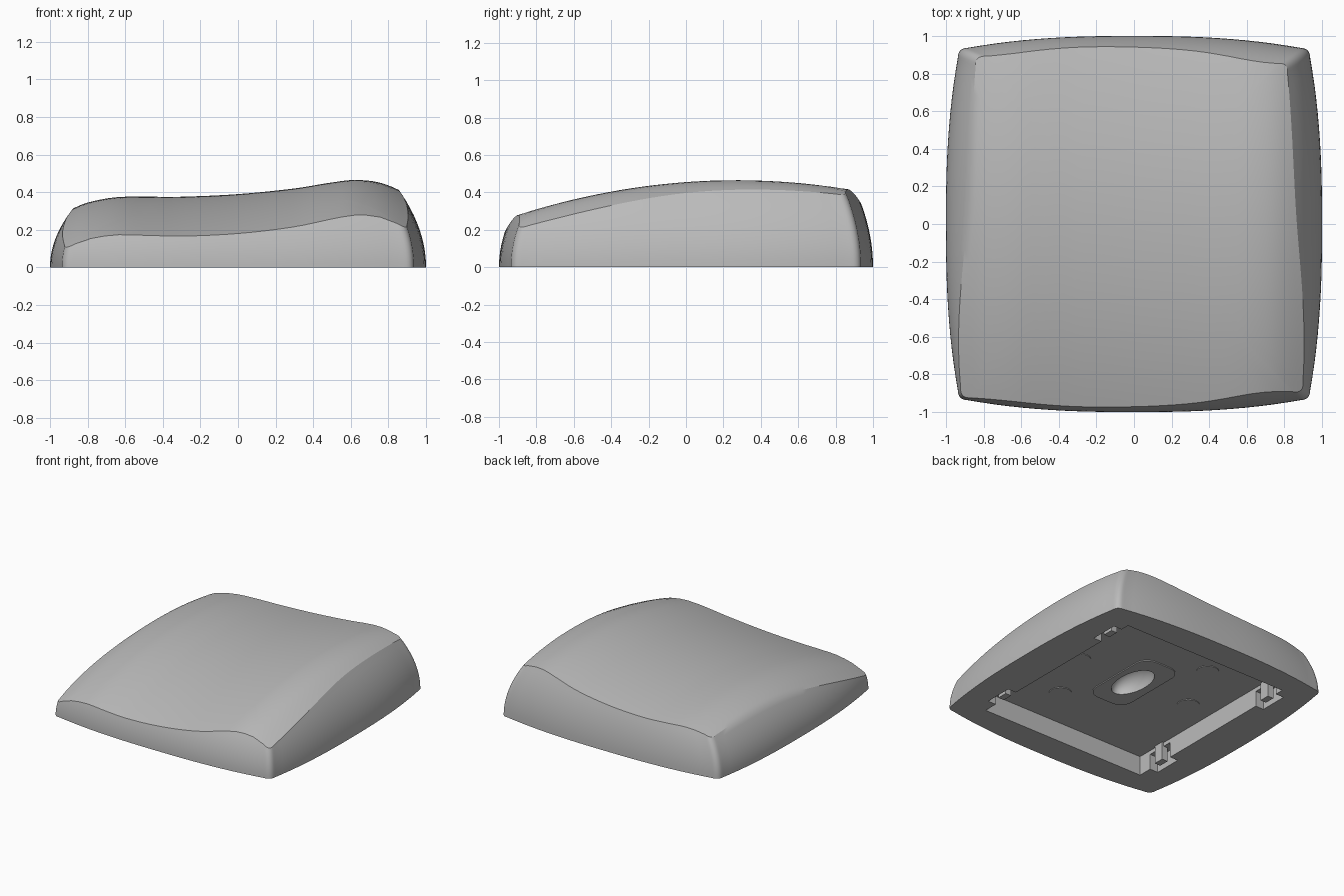
import bpy, bmesh, math
from mathutils import Vector

if "Cube" in bpy.data.objects:
    bpy.data.objects.remove(bpy.data.objects["Cube"])

grey = bpy.data.materials.new("plain_grey")
grey.use_nodes = True
colour = (0.5, 0.5, 0.5, 1)
grey.diffuse_color = colour
grey.node_tree.nodes["Principled BSDF"].inputs["Base Color"].default_value = colour

CEILING = 0.15          # height of the underside recess

# Height of the cap along x, at its highest y
CREST = [(-1.1, .17), (-1, .25), (-.88, .312), (-.8, .345), (-.65, .373), (-.48, .376),
         (-.3, .376), (0, .39), (.3, .42), (.5, .452), (.62, .465), (.75, .452),
         (.87, .405), (1, .33), (1.1, .26)]


def crest(x):
    """Smooth curve through the crest points."""
    i = 1
    while i < len(CREST) - 3 and x > CREST[i + 1][0]:
        i += 1
    (xa, za), (xb, zb), (xc, zc), (xd, zd) = CREST[i - 1:i + 3]
    h = xc - xb
    t = (x - xb) / h
    mb, mc = (zc - za) / (xc - xa) * h, (zd - zb) / (xd - xb) * h
    return (zb * (1 + 2 * t) * (1 - t) ** 2 + mb * t * (1 - t) ** 2
            + zc * t * t * (3 - 2 * t) + mc * t * t * (t - 1))


def top_height(x, y):
    return crest(x) - 0.136 * (y - 0.27) ** 2


def wall(p, z):
    """Base outline point drawn inward at height z."""
    kx = 0.85 if p.x > 0 else 1.25
    ky = 0.55 if p.y > 0 else 0.88
    return Vector((p.x * (1 - kx * z * z), p.y * (1 - ky * z * z), z))


def base_outline():
    """Bulged square with small round corners."""
    def side(s):
        return 1 - 0.07 * abs(s / 0.92) ** 2.5
    quarter = [Vector((side(s), s)) for s in [-0.88 + 1.76 * i / 24 for i in range(25)]]
    a, b = quarter[-1], Vector((0.88, side(0.88)))
    c = Vector((0.937, 0.937))
    quarter += [a * (1 - t) ** 2 + c * 2 * t * (1 - t) + b * t * t for t in [i / 7 for i in range(1, 7)]]
    points = []
    for _ in range(4):
        points += quarter
        quarter = [Vector((-p.y, p.x)) for p in quarter]
    return points


def finish(name, bm, smooth=True):
    bmesh.ops.recalc_face_normals(bm, faces=bm.faces)
    mesh = bpy.data.meshes.new(name)
    bm.to_mesh(mesh)
    bm.free()
    mesh.materials.append(grey)
    ob = bpy.data.objects.new(name, mesh)
    bpy.context.collection.objects.link(ob)
    return ob


def slab(name, centre, size, radius=0.0):
    """Box with optional rounded vertical edges."""
    bm = bmesh.new()
    bmesh.ops.create_cube(bm, size=1)
    for v in bm.verts:
        v.co = Vector(centre) + Vector(a * b for a, b in zip(v.co, size))
    if radius:
        upright = [e for e in bm.edges if abs(e.verts[0].co.z - e.verts[1].co.z) > 1e-5]
        bmesh.ops.bevel(bm, geom=upright, offset=radius, segments=6, affect='EDGES', profile=0.5)
    return finish(name, bm)


def activate(ob):
    bpy.ops.object.select_all(action='DESELECT')
    ob.select_set(True)
    bpy.context.view_layer.objects.active = ob


def cut(ob, cutter):
    mod = ob.modifiers.new("cut", 'BOOLEAN')
    mod.operation, mod.solver, mod.object = 'DIFFERENCE', 'EXACT', cutter
    activate(ob)
    bpy.ops.object.modifier_apply(modifier=mod.name)


# Cap body: curved walls up to the crease, then a sculpted top
bm = bmesh.new()
outline = base_outline()
creases = []
for p in outline:
    low, high = 0.0, 0.6
    for _ in range(30):
        z = (low + high) / 2
        q = wall(p, z)
        if z < top_height(q.x, q.y):
            low = z
        else:
            high = z
    creases.append(low)

rings = []
for i in range(11):
    rings.append([bm.verts.new(wall(p, c * i / 10)) for p, c in zip(outline, creases)])
STEPS = 26
for i in range(1, STEPS):
    f = 1 - i / STEPS
    ring = []
    for p, c in zip(outline, creases):
        q = wall(p, c) * f
        ring.append(bm.verts.new((q.x, q.y, top_height(q.x, q.y))))
    rings.append(ring)
n = len(outline)
for lower, upper in zip(rings, rings[1:]):
    for j in range(n):
        k = (j + 1) % n
        bm.faces.new((lower[j], lower[k], upper[k], upper[j]))
peak = bm.verts.new((0, 0, top_height(0, 0)))
for j in range(n):
    bm.faces.new((rings[-1][j], rings[-1][(j + 1) % n], peak))
bm.faces.new(rings[0][::-1])
body = finish("cap_body", bm)

# Underside recess, with clip notches in the side walls
cutters = [slab("recess_cutter", (0, 0, CEILING / 2 - 0.1), (1.42, 1.56, CEILING + 0.2))]
for sx in (-1, 1):
    for y in (-0.56, 0.6):
        cutters.append(slab("notch_cutter", (sx * 0.71, y, 0.02), (0.14, 0.22, 0.2)))

# Scooped pocket in the middle of the underside
bm = bmesh.new()
bmesh.ops.create_uvsphere(bm, u_segments=32, v_segments=16, radius=1)
for v in bm.verts:
    v.co = Vector((v.co.x * 0.11 + 0.01, v.co.y * 0.2, v.co.z * 0.12 + CEILING))
pocket = finish("pocket_cutter", bm)
cutters.append(pocket)

# Thin pad around the pocket
pad = slab("pocket_pad", (0, 0, CEILING), (0.33, 0.64, 0.016), 0.1)
for cutter in cutters:
    cut(body, cutter)
cut(pad, pocket)
for cutter in cutters:
    bpy.data.objects.remove(cutter)

# Clips standing in the notches
for sx in (-1, 1):
    for y in (-0.56, 0.6):
        slab("clip", (sx * 0.72, y, 0.08), (0.05, 0.08, 0.14))

# Shallow round bosses on the recess ceiling
for x, y in ((-0.3, 0.45), (0.3, -0.45), (0.5, 0), (-0.5, 0)):
    bm = bmesh.new()
    bmesh.ops.create_cone(bm, cap_ends=True, segments=24, radius1=0.08, radius2=0.08, depth=0.01)
    bmesh.ops.translate(bm, verts=bm.verts, vec=(x, y, CEILING))
    finish("ceiling_boss", bm)

for ob in (body, pad):
    activate(ob)
    bpy.ops.object.shade_smooth_by_angle(angle=math.radians(32))
